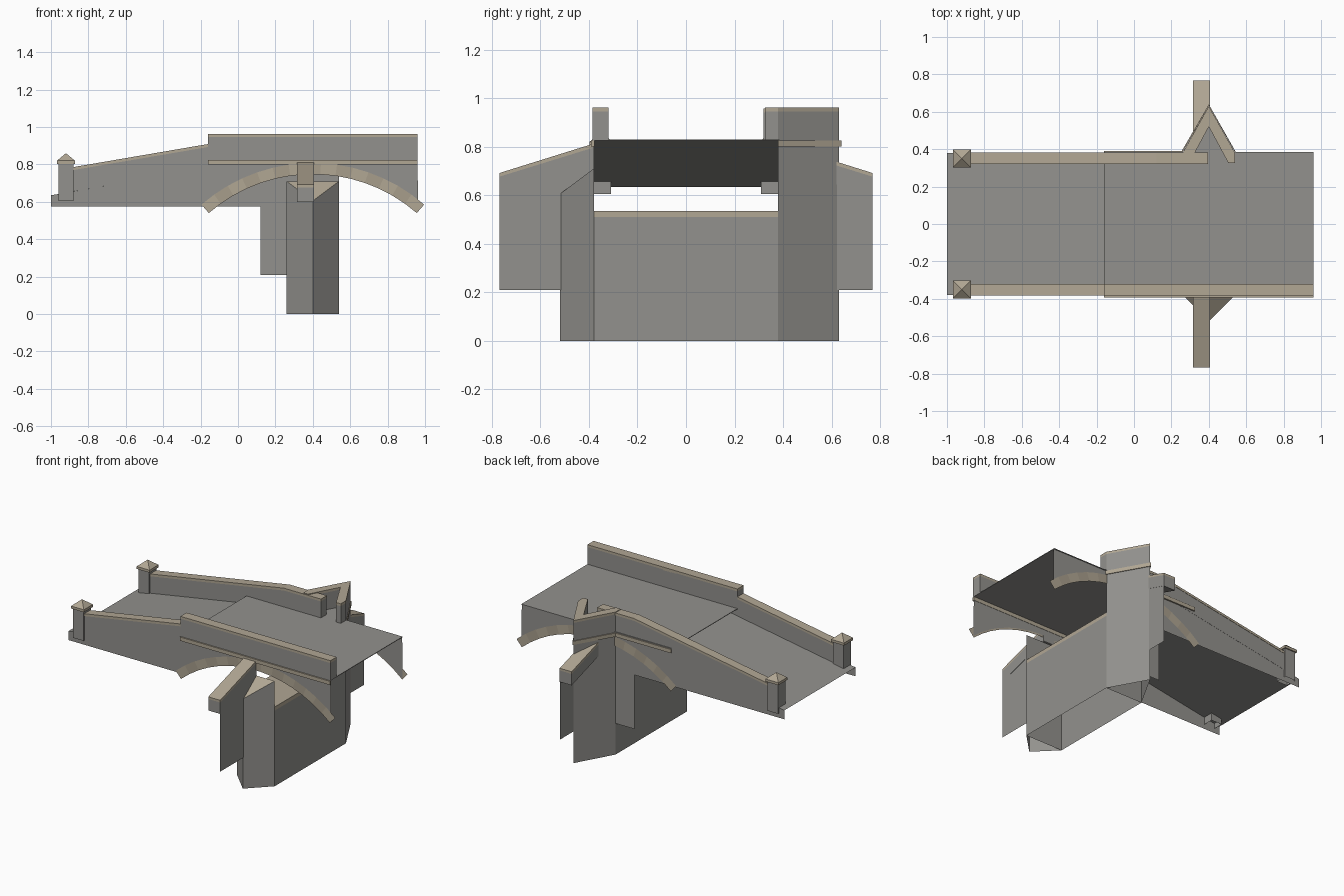
import bpy, bmesh, math

if "Cube" in bpy.data.objects:
    bpy.data.objects.remove(bpy.data.objects["Cube"])


def material(name, color):
    m = bpy.data.materials.new(name)
    m.diffuse_color = (*color, 1)
    m.use_nodes = True
    m.node_tree.nodes["Principled BSDF"].inputs["Base Color"].default_value = m.diffuse_color
    return m


tan = material("coping_stone", (0.44, 0.385, 0.295))
tan_dark = material("arch_stone_dark", (0.39, 0.34, 0.26))
stone = material("wall_stone", (0.29, 0.285, 0.268))


def mesh(name, verts, faces, mat=stone):
    bm = bmesh.new()
    vs = [bm.verts.new(v) for v in verts]
    for f in faces:
        bm.faces.new([vs[i] for i in f])
    bmesh.ops.recalc_face_normals(bm, faces=bm.faces)
    me = bpy.data.meshes.new(name)
    bm.to_mesh(me)
    bm.free()
    ob = bpy.data.objects.new(name, me)
    bpy.context.collection.objects.link(ob)
    me.materials.append(mat)
    return ob


def prism(name, pts, axis, a, b=None, mat=stone, base=True):
    """Extrude a 2D profile along an axis from a to b; a flat face if b is None."""
    def at(p, t):
        return {'x': (t, p[0], p[1]), 'y': (p[0], t, p[1]), 'z': (p[0], p[1], t)}[axis]
    n = len(pts)
    if b is None:
        return mesh(name, [at(p, a) for p in pts], [range(n)], mat)
    verts = [at(p, a) for p in pts] + [at(p, b) for p in pts]
    faces = [range(n, 2 * n)] + ([range(n)] if base else [])
    faces += [(i, (i + 1) % n, n + (i + 1) % n, n + i) for i in range(n)]
    return mesh(name, verts, faces, mat)


def box(name, x0, x1, y0, y1, z0, z1, mat=stone, base=True):
    return prism(name, [(x0, y0), (x1, y0), (x1, y1), (x0, y1)], 'z', z0, z1, mat, base)


CX, Y = 0.4, 0.38            # pier centre line, wall plane
DECK, TOP, CAP = 0.83, 0.962, 0.016
X0, X1 = -0.16, 0.96         # arch bay
ANG = math.radians(41)
R = 0.556 / math.sin(ANG)
CZ = 0.54 - R * math.cos(ANG)
N = 15


def arc(r, i):
    a = -ANG + 2 * ANG * i / N
    return (CX + r * math.sin(a), CZ + r * math.cos(a))


# Roadway: sloped approach and level bay
mesh("approach_deck", [(-1, -Y, 0.635), (0.12, -Y, 0.828), (0.12, Y, 0.828), (-1, Y, 0.635)], [(0, 1, 2, 3)])
box("level_deck", X0, X1, -0.385, 0.385, DECK - 0.004, DECK)

for s, side in ((-1, "front"), (1, "back")):
    # Spandrel wall over the arch
    prism("spandrel_" + side, [(X0, DECK)] + [arc(R + 0.01, i) for i in range(N + 1)] + [(X1, DECK)], 'y', s * Y)
    # Arch stones, flat facing in alternating tones
    for i in range(N):
        prism("voussoir_" + side, [arc(R, i), arc(R + 0.06, i), arc(R + 0.06, i + 1), arc(R, i + 1)],
              'y', s * 0.385, None, tan_dark if i % 2 else tan)
    # Approach wall; the back one steps down beside the pier
    if s > 0:
        low = [(0.4, DECK), (0.4, 0.21), (0.12, 0.21), (0.12, 0.575)]
    else:
        low = [(X0, DECK - 0.05), (X0, 0.575)]
    head = [(-1, 0.575), (-1, 0.635)] + ([(0.12, DECK)] if s > 0 else [])
    prism("approach_wall_" + side, head + low, 'y', s * 0.38)
    # Sloped parapet with coping
    line = [(-0.92, 0.779), (0.12, 0.957), (0.395, 0.957)]
    under = [(x, z - CAP) for x, z in line]
    prism("approach_parapet_" + side, under + [(0.395, DECK), (0.12, DECK - 0.002), (-0.92, 0.649)],
          'y', s * 0.32, s * 0.381)
    prism("approach_coping_" + side, line + under[::-1], 'y', s * 0.32, s * 0.383, tan)
    # End post with pyramid cap
    px, py = -0.92, s * 0.35
    box("end_post_" + side, px - 0.04, px + 0.04, py - 0.04, py + 0.04, 0.605, 0.805, stone, False)
    c = 0.048
    box("post_slab_" + side, px - c, px + c, py - c, py + c, 0.803, 0.82, tan)
    mesh("post_pyramid_" + side, [(px - c, py - c, 0.82), (px + c, py - c, 0.82), (px + c, py + c, 0.82),
                                  (px - c, py + c, 0.82), (px, py, 0.86)],
         [(0, 1, 4), (1, 2, 4), (2, 3, 4), (3, 0, 4), (3, 2, 1, 0)], tan)
    # Buttress: thin wall, sloped beam and its coping
    prism("buttress_wall_" + side, [(s * 0.768, 0.21), (s * Y, 0.21), (s * Y, 0.77), (s * 0.768, 0.65)], 'x', 0.404)
    prism("buttress_beam_" + side, [(s * 0.768, 0.60), (s * Y, 0.72), (s * Y, 0.797), (s * 0.768, 0.677)],
          'x', 0.316, 0.405)
    prism("buttress_coping_" + side, [(s * 0.768, 0.677), (s * Y, 0.797), (s * Y, 0.813), (s * 0.768, 0.692)],
          'x', 0.316, 0.405, tan)

# Front parapet and string course
box("front_parapet", X0, X1, -0.386, -0.32, DECK, TOP - CAP)
box("front_coping", X0, X1, -0.386, -0.32, TOP - CAP, TOP, tan)
box("front_string_course", X0, X1, -0.392, -0.378, 0.80, 0.825, tan)

# Pier body (hollow, open below) and impost
box("pier", 0.26, 0.54, -Y, Y, 0, 0.51, stone, False)
box("pier_impost", 0.26, 0.54, -Y, Y, 0.51, 0.535, tan)

# Front cutwater with sloped cap
tri = [(0.26, -Y), (CX, -0.52), (0.54, -Y)]
tops = (0.71, 0.605, 0.71)
mesh("front_cutwater", [(x, y, 0) for x, y in tri] + [(x, y, z) for (x, y), z in zip(tri, tops)],
     [(0, 1, 4, 3), (1, 2, 5, 4), (2, 0, 3, 5)])
mesh("front_cutwater_cap", [(x, y, z) for (x, y), z in zip(tri, tops)], [(0, 1, 2)], tan)

# Back cutwater rising into the refuge
prism("back_cutwater", [(0.26, Y), (CX, 0.63), (0.54, Y)], 'z', 0, DECK, stone, False)
refuge = [(0.54, 0.325), (0.54, Y), (CX, 0.63), (0.26, Y), (0.26, 0.325),
          (0.295, 0.325), (CX, 0.52), (0.505, 0.325)]
prism("refuge_parapet", refuge, 'z', DECK, TOP - CAP)
prism("refuge_coping", refuge, 'z', TOP - CAP, TOP, tan)

# Back string course following the refuge
path = [(X0, Y), (0.258, Y), (CX, 0.63), (0.542, Y)]
lip = [(X0, 0.39), (0.255, 0.39), (CX, 0.64), (0.547, Y)]
prism("back_string_course", path + lip[::-1], 'z', 0.80, 0.825, tan)
